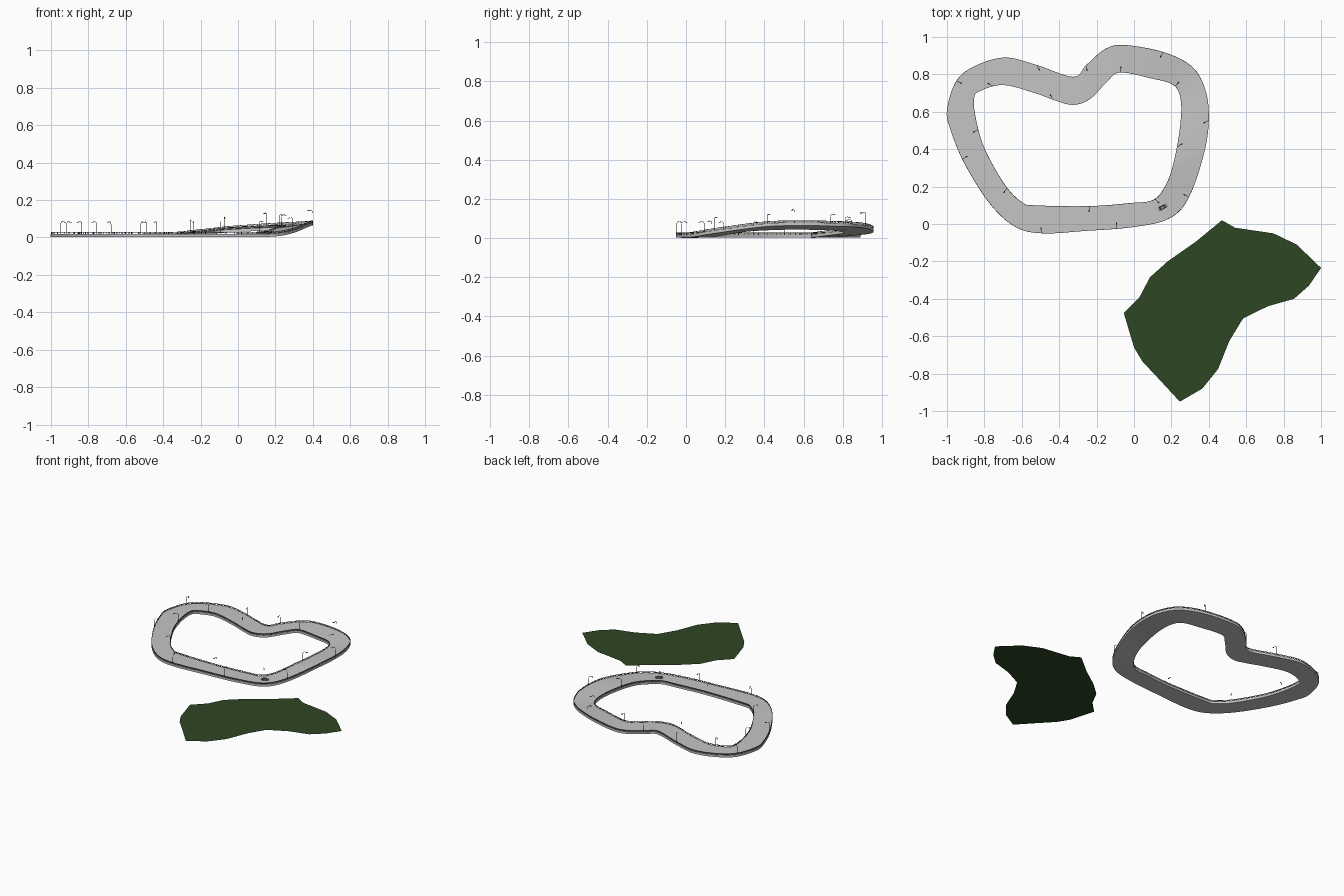
import bpy, bmesh, math
from mathutils import Vector, Matrix

if "Cube" in bpy.data.objects:
    bpy.data.objects.remove(bpy.data.objects["Cube"])


def material(name, rgb):
    m = bpy.data.materials.new(name)
    m.diffuse_color = (*rgb, 1)
    m.use_nodes = True
    m.node_tree.nodes["Principled BSDF"].inputs["Base Color"].default_value = m.diffuse_color
    return m


ASPHALT = material("light grey road", (0.56, 0.56, 0.56))
STEEL = material("dark rail", (0.06, 0.06, 0.06))
LAMP = material("black lamp", (0.025, 0.025, 0.025))
GRASS = material("dark green", (0.027, 0.063, 0.017))
PAINT = material("car grey", (0.25, 0.25, 0.25))
RUBBER = material("tyre black", (0.02, 0.02, 0.02))

# Matching control points (x, y, road height) on the two edges of the circuit
OUTER = [(-1, .61, .018), (-.95, .765, .018), (-.85, .845, .018), (-.69, .89, .018),
         (-.52, .85, .018), (-.325, .787, .02), (-.255, .85, .028), (-.155, .935, .038),
         (-.05, .957, .05), (.155, .92, .065), (.3, .85, .073), (.37, .75, .077),
         (.4, .6, .08), (.38, .4, .074), (.295, .145, .04), (.19, .03, .021),
         (0, -.016, .018), (-.26, -.037, .018), (-.49, -.05, .018), (-.635, -.015, .018),
         (-.77, .107, .018), (-.905, .32, .018), (-.98, .5, .018)]
INNER = [(-.855, .67, .018), (-.825, .71, .018), (-.7, .743, .018), (-.53, .7, .018),
         (-.42, .66, .018), (-.325, .637, .018), (-.235, .668, .022), (-.145, .76, .034),
         (-.075, .81, .041), (.085, .78, .05), (.21, .743, .055), (.25, .66, .058),
         (.245, .51, .059), (.21, .32, .05), (.165, .2, .031), (.1, .128, .02),
         (-.02, .112, .018), (-.235, .096, .018), (-.53, .1, .018), (-.6, .118, .018),
         (-.69, .21, .018), (-.797, .4, .018), (-.845, .56, .018)]


def smooth_loop(points, steps=8):
    """Closed Catmull-Rom curve through the points."""
    p = [Vector(q) for q in points]
    n, out = len(p), []
    for i in range(n):
        a, b, c, d = p[i - 1], p[i], p[(i + 1) % n], p[(i + 2) % n]
        for k in range(steps):
            t = k / steps
            out.append(0.5 * (2 * b + (c - a) * t + (2 * a - 5 * b + 4 * c - d) * t * t
                              + (3 * b - a - 3 * c + d) * t ** 3))
    return out


def mesh_object(name, verts, faces, mat, smooth=False):
    me = bpy.data.meshes.new(name)
    me.from_pydata([tuple(v) for v in verts], [], faces)
    bm = bmesh.new()
    bm.from_mesh(me)
    bmesh.ops.recalc_face_normals(bm, faces=bm.faces)
    bm.to_mesh(me)
    bm.free()
    ob = bpy.data.objects.new(name, me)
    bpy.context.collection.objects.link(ob)
    me.materials.append(mat)
    if smooth:
        bpy.ops.object.select_all(action='DESELECT')
        ob.select_set(True)
        bpy.context.view_layer.objects.active = ob
        bpy.ops.object.shade_smooth_by_angle(angle=math.radians(30))
    return ob


def ring_sweep(name, rings, mat):
    """Closed tube from a closed list of equal-sized cross-sections."""
    k, n = len(rings[0]), len(rings)
    verts = [v for r in rings for v in r]
    faces = [(i * k + j, i * k + (j + 1) % k,
              (i + 1) % n * k + (j + 1) % k, (i + 1) % n * k + j)
             for i in range(n) for j in range(k)]
    return mesh_object(name, verts, faces, mat, smooth=True)


def up(z):
    return Vector((0, 0, z))


outer, inner = smooth_loop(OUTER), smooth_loop(INNER)
T = 0.016

# Banked road slab
ring_sweep("road", [[o, i, i - up(T), o - up(T)] for o, i in zip(outer, inner)], ASPHALT)


def guard_rail(name, edge, other):
    """Two rails and short posts along one edge of the road."""
    side = [(b - a).normalized() for a, b in zip(edge, other)]
    for label, z0, z1 in (("lower", .0025, .0045), ("upper", .0075, .0105)):
        ring_sweep(f"{name}_{label}_rail",
                   [[p + s * .0005 + up(z0), p + s * .0028 + up(z0),
                     p + s * .0028 + up(z1), p + s * .0005 + up(z1)]
                    for p, s in zip(edge, side)], STEEL)
    verts, faces = [], []
    for p, s in list(zip(edge, side))[::2]:
        t = s.cross(Vector((0, 0, 1))).normalized() * .0015
        b = len(verts)
        for z in (-.001, .0095):
            verts += [p + s * .0008 + t + up(z), p + s * .0008 - t + up(z),
                      p + s * .0024 - t + up(z), p + s * .0024 + t + up(z)]
        faces += [(b, b + 1, b + 2, b + 3), (b + 4, b + 5, b + 6, b + 7)]
        faces += [(b + j, b + (j + 1) % 4, b + 4 + (j + 1) % 4, b + 4 + j) for j in range(4)]
    mesh_object(f"{name}_rail_posts", verts, faces, STEEL)


guard_rail("outer", outer, inner)
guard_rail("inner", inner, outer)

# Hooked street lamps leaning over the road: (reach, height) profile
HOOK = [(.002, -.002), (.002, .05), (.003, .058), (.007, .064), (.013, .067),
        (.02, .0665), (.026, .064)]
OUTER_LAMPS = [(-.95, .765), (-.52, .84), (-.25, .84), (.155, .91), (.385, .545),
               (.28, .14), (-.095, -.02), (-.487, -.035), (-.91, .335)]
INNER_LAMPS = [(-.765, .745), (-.43, .67), (-.08, .81), (.225, .735), (.23, .42),
               (.11, .135), (-.24, .095), (-.675, .19), (-.84, .51)]


def lamps(name, spots, edge, other):
    cu = bpy.data.curves.new(name, 'CURVE')
    cu.dimensions = '3D'
    cu.bevel_depth = .0013
    cu.bevel_resolution = 1
    cu.use_fill_caps = True
    heads = bmesh.new()
    for x, y in spots:
        i = min(range(len(edge)), key=lambda j: (edge[j].xy - Vector((x, y))).length)
        d = other[i] - edge[i]
        d.z = 0
        d.normalize()
        sp = cu.splines.new('POLY')
        sp.points.add(len(HOOK) - 1)
        for pt, (r, z) in zip(sp.points, HOOK):
            pt.co = (*(edge[i] + d * r + up(z)), 1)
        # lamp head at the end of the arm
        m = (Matrix.Translation(edge[i] + d * .028 + up(.063))
             @ Matrix.Rotation(math.atan2(d.y, d.x), 4, 'Z')
             @ Matrix.Diagonal((.01, .006, .003, 1)))
        bmesh.ops.create_cube(heads, size=1, matrix=m)
    cu.materials.append(LAMP)
    ob = bpy.data.objects.new(name, cu)
    bpy.context.collection.objects.link(ob)
    bpy.ops.object.select_all(action='DESELECT')
    ob.select_set(True)
    bpy.context.view_layer.objects.active = ob
    bpy.ops.object.convert(target='MESH')
    me = bpy.data.meshes.new(name + "_heads")
    heads.to_mesh(me)
    heads.free()
    me.materials.append(LAMP)
    bpy.context.collection.objects.link(bpy.data.objects.new(name + "_heads", me))


lamps("outer_lamps", OUTER_LAMPS, outer, inner)
lamps("inner_lamps", INNER_LAMPS, inner, outer)

# Small car on the road
CAR = Matrix.Translation((.155, .09, .0205)) @ Matrix.Rotation(math.radians(28), 4, 'Z')


def car_box(name, pos, size, mat, top=1):
    sx, sy, sz = (s / 2 for s in size)
    v = [CAR @ (Vector(pos) + Vector((x * sx * k, y * sy * k, z * sz)))
         for z, k in ((-1, 1), (1, top)) for x, y in ((-1, -1), (1, -1), (1, 1), (-1, 1))]
    f = [(0, 1, 2, 3), (4, 5, 6, 7)] + [(j, (j + 1) % 4, 4 + (j + 1) % 4, 4 + j) for j in range(4)]
    mesh_object(name, v, f, mat)


car_box("car_body", (0, 0, .005), (.05, .02, .006), PAINT)
car_box("car_windows", (-.003, 0, .0105), (.028, .018, .005), RUBBER, .8)
car_box("car_roof", (-.003, 0, .0134), (.022, .0142, .0008), PAINT)
for fx in (-1, 1):
    for fy in (-1, 1):
        car_box("car_wheel", (fx * .015, fy * .0095, .003), (.008, .004, .007), RUBBER)

# Flat patch of grass beside the circuit
GRASS_EDGE = [(.47, .02), (.54, -.02), (.745, -.05), (.87, -.11), (1, -.235), (.935, -.33),
              (.855, -.4), (.715, -.44), (.583, -.505), (.51, -.625), (.45, -.775),
              (.365, -.88), (.245, -.95), (.125, -.82), (.045, -.735), (0, -.66),
              (-.055, -.475), (.03, -.39), (.085, -.285), (.18, -.2), (.33, -.095)]
grass = mesh_object("grass_patch", [(x, y, 0) for x, y in GRASS_EDGE],
                    [tuple(reversed(range(len(GRASS_EDGE))))], GRASS)
if grass.data.polygons[0].normal.z < 0:
    grass.data.flip_normals()
